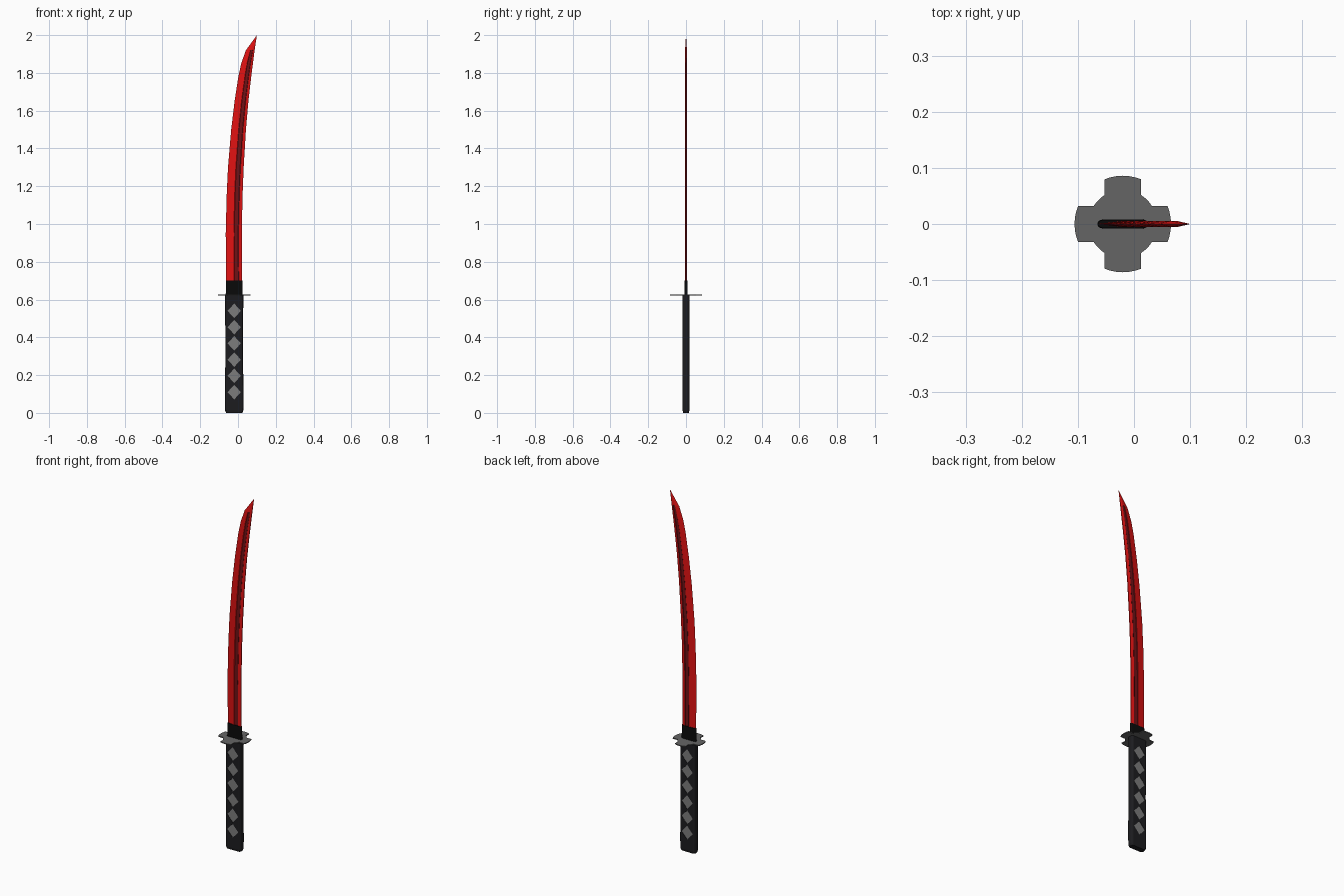
import bpy, bmesh, math

if "Cube" in bpy.data.objects:
    bpy.data.objects.remove(bpy.data.objects["Cube"])

CX = -0.02  # centre line of the handle and guard


def material(name, rgb):
    m = bpy.data.materials.new(name)
    m.diffuse_color = (*rgb, 1)
    m.use_nodes = True
    m.node_tree.nodes["Principled BSDF"].inputs["Base Color"].default_value = m.diffuse_color
    return m


RED = material("bright_red", (0.75, 0.006, 0.006))
DARK_RED = material("dark_red", (0.16, 0.006, 0.008))
WRAP = material("wrap_black", (0.012, 0.012, 0.014))
BLACK = material("collar_black", (0.003, 0.003, 0.003))
GREY = material("steel_grey", (0.13, 0.13, 0.13))
PANEL = material("panel_grey", (0.2, 0.2, 0.2))


def loft(name, rings, mats, face_mat=None, tip=None):
    """Skin a stack of equal-sized rings, capped or closed to a tip point."""
    bm = bmesh.new()
    loops = [[bm.verts.new(p) for p in ring] for ring in rings]
    n = len(loops[0])
    for i, (a, b) in enumerate(zip(loops, loops[1:])):
        for j in range(n):
            k = (j + 1) % n
            f = bm.faces.new((a[j], a[k], b[k], b[j]))
            f.material_index = face_mat(i, j) if face_mat else 0
    bm.faces.new(loops[0][::-1])
    if tip:
        t = bm.verts.new(tip)
        for j in range(n):
            bm.faces.new((loops[-1][j], loops[-1][(j + 1) % n], t))
    else:
        bm.faces.new(loops[-1])
    bmesh.ops.recalc_face_normals(bm, faces=bm.faces)
    mesh = bpy.data.meshes.new(name)
    bm.to_mesh(mesh)
    bm.free()
    for m in mats:
        mesh.materials.append(m)
    ob = bpy.data.objects.new(name, mesh)
    bpy.context.collection.objects.link(ob)
    return ob


def oval(z, hx, hy):
    """Flattened ring with rounded ends and flat front and back."""
    quarter = [(1, 0.3), (0.96, 0.68), (0.88, 0.92), (0.78, 1)]
    half = quarter + [(-x, y) for x, y in quarter[::-1]]
    pts = half + [(-x, -y) for x, y in half]
    return [(CX + x * hx, y * hy, z) for x, y in pts]


# Blade: edge on the left, spine on the right, a groove on both flats
stations = [(0.70, -0.063, 0.021), (0.95, -0.065, 0.020), (1.15, -0.060, 0.024),
            (1.30, -0.053, 0.030), (1.50, -0.036, 0.042), (1.65, -0.018, 0.055),
            (1.78, 0.002, 0.070), (1.85, 0.017, 0.079), (1.92, 0.042, 0.088)]


def blade_ring(z, left, right, groove):
    t = 0.005
    g = 0.003 if groove else t
    side = [(0.50, t), (0.53, g), (0.77, g), (0.80, t), (1.0, t * 0.4)]
    pts = [(0, 0)] + side + [(u, -y) for u, y in side[::-1]]
    return [(left + u * (right - left), y, z) for u, y in pts]


rings = [blade_ring(*s, True) for s in stations]
rings.append(blade_ring(*stations[-1], False))
loft("blade", rings, [RED, DARK_RED],
     lambda i, j: 1 if j in (2, 3, 1, 7, 8, 9) and j not in (1, 9) or j == 1 else 0,
     tip=(0.10, 0, 2.0))

# Blade collar
loft("blade_collar", [oval(0.62, 0.045, 0.008), oval(0.70, 0.044, 0.007)], [BLACK])

# Guard: a disc with four arms, outline traced by radius
outline = []
R_OUT, R_IN, ARM = 0.086, 0.061, 0.0325
a_out, a_in = math.asin(ARM / R_OUT), math.asin(ARM / R_IN)
for q in range(4):
    base = q * math.pi / 2
    steps = [(R_OUT, -a_out + 2 * a_out * k / 6) for k in range(7)]
    gap = math.pi / 2 - 2 * a_in
    steps += [(R_IN, a_in + gap * k / 3) for k in range(4)]
    outline += [(CX + r * math.cos(base + a), r * math.sin(base + a)) for r, a in steps]
loft("guard", [[(x, y, z) for x, y in outline] for z in (0.622, 0.627)], [GREY])

# Handle wrap with a rounded butt
wrap = loft("handle_wrap", [oval(0.0, 0.043, 0.015), oval(0.012, 0.048, 0.018),
                            oval(0.06, 0.049, 0.019), oval(0.30, 0.047, 0.0185),
                            oval(0.623, 0.048, 0.019)], [WRAP])

# Diamond windows cut through the wrap
cutters = []
for i in range(6):
    z = 0.11 + i * 0.086
    diamond = [(0.035, 0), (0, 0.039), (-0.035, 0), (0, -0.039)]
    cutter = loft("window_cutter", [[(CX + x, y, z + dz) for x, dz in diamond]
                                    for y in (-0.04, 0.04)], [WRAP])
    cutter.hide_render = True
    mod = wrap.modifiers.new("window", 'BOOLEAN')
    mod.operation, mod.solver, mod.object = 'DIFFERENCE', 'EXACT', cutter
    cutters.append(cutter)
bpy.context.view_layer.objects.active = wrap
for mod in list(wrap.modifiers):
    bpy.ops.object.modifier_apply(modifier=mod.name)
for c in cutters:
    bpy.data.objects.remove(c)

# Grey core seen through the windows
loft("handle_core", [[(CX + sx * 0.036, sy * 0.017, z)
                      for sx, sy in ((1, 1), (-1, 1), (-1, -1), (1, -1))]
                     for z in (0.06, 0.60)], [PANEL])
